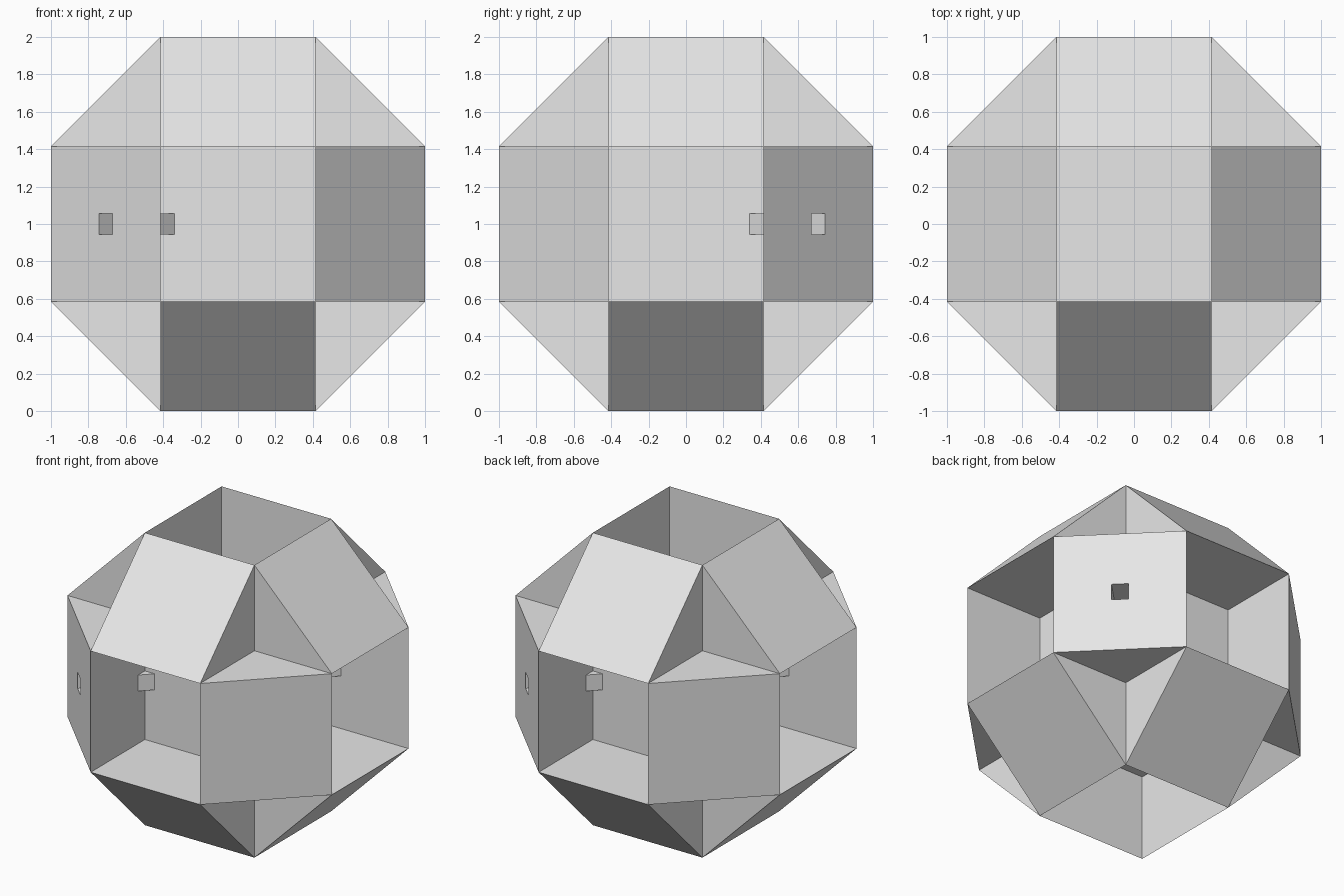
import bpy
import bmesh
from math import pi, sqrt
from mathutils import Matrix, Vector

A = sqrt(2) - 1          # half the edge length
HOLE_W, HOLE_H = 0.105, 0.11

if "Cube" in bpy.data.objects:
    bpy.data.objects.remove(bpy.data.objects["Cube"], do_unlink=True)

grey = bpy.data.materials.new("plain_grey")
grey.use_nodes = True
grey.diffuse_color = (0.8, 0.8, 0.8, 1)
grey.node_tree.nodes["Principled BSDF"].inputs["Base Color"].default_value = (0.8, 0.8, 0.8, 1)


def add_object(name, bm):
    bmesh.ops.recalc_face_normals(bm, faces=bm.faces[:])
    mesh = bpy.data.meshes.new(name)
    bm.to_mesh(mesh)
    bm.free()
    mesh.materials.append(grey)
    obj = bpy.data.objects.new(name, mesh)
    obj.location.z = 1
    bpy.context.collection.objects.link(obj)
    return obj


def box(name, size, turn=0.0, centre=0.0, open_ends=False):
    """Box turned about z, moved along its own x axis."""
    bm = bmesh.new()
    bmesh.ops.create_cube(bm, size=1)
    if open_ends:
        ends = [f for f in bm.faces if abs(f.normal.x) > 0.9]
        bmesh.ops.delete(bm, geom=ends, context="FACES")
    bm.transform(Matrix.Rotation(turn, 4, "Z")
                 @ Matrix.Translation((centre, 0, 0))
                 @ Matrix.Diagonal((*size, 1)))
    return add_object(name, bm)


def wedge(name, axis, s, t):
    """Triangular block along one axis, with its sloping square outside."""
    bm = bmesh.new()
    rings = []
    for end in (-A, A):
        ring = []
        for u, v in ((A, A), (1, A), (A, 1)):
            p = Vector((0, 0, 0))
            p[axis], p[(axis + 1) % 3], p[(axis + 2) % 3] = end, s * u, t * v
            ring.append(bm.verts.new(p))
        rings.append(ring)
        bm.faces.new(ring)
    for i in range(3):
        j = (i + 1) % 3
        bm.faces.new((rings[0][i], rings[0][j], rings[1][j], rings[1][i]))
    return add_object(name, bm)


# Central core, whose faces are the floors of the square pits
core = box("core", (2 * A, 2 * A, 2 * A))

# Twelve wedges around the core
sides = (("right", "left"), ("front", "back"), ("lower", "upper"))
drilled = [core]
for axis in range(3):
    b, c = (axis + 1) % 3, (axis + 2) % 3
    for s in (-1, 1):
        for t in (-1, 1):
            name = f"{sides[b][s > 0]}_{sides[c][t > 0]}_wedge"
            obj = wedge(name, axis, s, t)
            if axis == 2 and s == t:
                drilled.append(obj)

# Square tunnel through the core and two opposite upright wedges
cutter = box("tunnel_cutter", (2.4, HOLE_W, HOLE_H), pi / 4)
cutter.hide_render = True
for obj in drilled:
    mod = obj.modifiers.new("tunnel", "BOOLEAN")
    mod.operation = "DIFFERENCE"
    mod.solver = "EXACT"
    mod.object = cutter
    bpy.context.view_layer.objects.active = obj
    bpy.ops.object.modifier_apply(modifier=mod.name)
bpy.data.objects.remove(cutter, do_unlink=True)

# Short sleeves that carry the tunnel between core and wedges
for name, side in (("back_sleeve", 1), ("front_sleeve", -1)):
    box(name, (HOLE_W, HOLE_W, HOLE_H), pi / 4, side * A * sqrt(2), open_ends=True)
